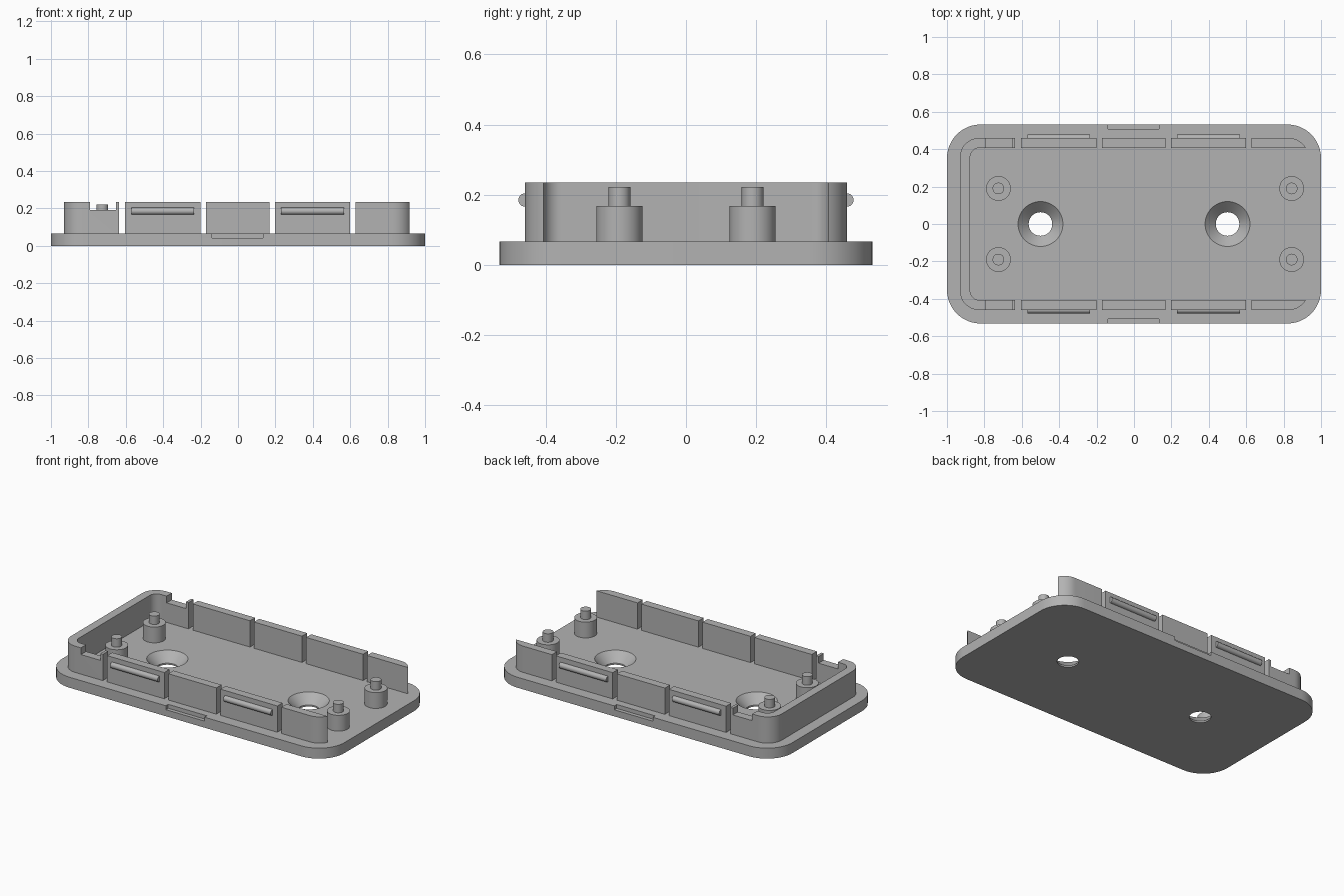
import bpy, bmesh, math
from mathutils import Matrix, Vector

if "Cube" in bpy.data.objects:
    bpy.data.objects.remove(bpy.data.objects["Cube"], do_unlink=True)

grey = bpy.data.materials.new("plastic_grey")
grey.use_nodes = True
COLOR = (0.45, 0.45, 0.45, 1)
grey.diffuse_color = COLOR
grey.node_tree.nodes["Principled BSDF"].inputs["Base Color"].default_value = COLOR

BASE_TOP, WALL_TOP = 0.067, 0.235
HALF_Y = 0.532
WALL_OUT, WALL_IN = 0.459, 0.407


def finish(name, bm):
    bmesh.ops.recalc_face_normals(bm, faces=bm.faces)
    mesh = bpy.data.meshes.new(name)
    bm.to_mesh(mesh)
    bm.free()
    mesh.materials.append(grey)
    obj = bpy.data.objects.new(name, mesh)
    bpy.context.collection.objects.link(obj)
    return obj


def rounded_slab(name, x0, x1, half_y, radius, z0, z1, steps=12):
    """Rounded rectangle extruded upwards."""
    bm = bmesh.new()
    verts = []
    centres = [(x1 - radius, half_y - radius), (x0 + radius, half_y - radius),
               (x0 + radius, radius - half_y), (x1 - radius, radius - half_y)]
    for quarter, (cx, cy) in enumerate(centres):
        for i in range(steps + 1):
            a = math.pi / 2 * (quarter + i / steps)
            verts.append(bm.verts.new((cx + radius * math.cos(a), cy + radius * math.sin(a), z0)))
    face = bm.faces.new(verts)
    ext = bmesh.ops.extrude_face_region(bm, geom=[face])["geom"]
    bmesh.ops.translate(bm, vec=(0, 0, z1 - z0),
                        verts=[g for g in ext if isinstance(g, bmesh.types.BMVert)])
    return finish(name, bm)


def add_box(bm, x0, x1, y0, y1, z0, z1):
    mat = Matrix.Translation(Vector((x0 + x1, y0 + y1, z0 + z1)) / 2)
    bmesh.ops.create_cube(bm, size=1, matrix=mat @ Matrix.Diagonal((x1 - x0, y1 - y0, z1 - z0, 1)))


def lathe(name, profile, x, y, segments=40):
    """Spin a radius/height profile round a vertical axis; ends are capped."""
    bm = bmesh.new()
    rings = []
    for r, z in profile:
        rings.append([bm.verts.new((x + r * math.cos(2 * math.pi * i / segments),
                                    y + r * math.sin(2 * math.pi * i / segments), z))
                      for i in range(segments)])
    for low, high in zip(rings, rings[1:]):
        for i in range(segments):
            j = (i + 1) % segments
            bm.faces.new((low[i], low[j], high[j], high[i]))
    bm.faces.new(rings[0][::-1])
    bm.faces.new(rings[-1])
    return finish(name, bm)


def cut(target, cutter):
    """Subtract the cutter and discard it."""
    mod = target.modifiers.new("cut", "BOOLEAN")
    mod.operation, mod.solver, mod.object = "DIFFERENCE", "EXACT", cutter
    bpy.context.view_layer.update()
    result = bpy.data.meshes.new_from_object(
        target.evaluated_get(bpy.context.evaluated_depsgraph_get()))
    target.modifiers.clear()
    target.data = result
    bpy.data.objects.remove(cutter, do_unlink=True)


parts = []

# Base plate with countersunk screw holes and pry notches
base = rounded_slab("base_plate", -1, 1, HALF_Y, 0.18, 0, BASE_TOP)
for x in (-0.5, 0.5):
    cut(base, lathe("hole_cutter", [(0.063, -0.02), (0.063, 0.01),
                                    (0.12, BASE_TOP), (0.12, 0.1)], x, 0, 48))
bm = bmesh.new()
for side in (-1, 1):
    ys = sorted((side * 0.508, side * 0.6))
    add_box(bm, -0.138, 0.135, *ys, 0.042, 0.1)
cut(base, finish("notch_cutter", bm))
parts.append(base)

# Rim wall, open at the right end
wall = rounded_slab("rim_wall", -0.93, 0.93, WALL_OUT, 0.1, BASE_TOP, WALL_TOP)
cut(wall, rounded_slab("inside_cutter", -0.876, 1.2, WALL_IN, 0.05, 0, 0.4))

# Slots between the clip segments, and the shallow cable notches
bm = bmesh.new()
for x0, x1 in ((-0.635, -0.605), (-0.2, -0.172), (0.168, 0.197), (0.6, 0.628)):
    add_box(bm, x0, x1, -0.6, 0.6, 0, 0.4)
add_box(bm, -0.79, -0.653, -0.6, 0.6, 0.192, 0.4)
cut(wall, finish("slot_cutter", bm))
parts.append(wall)

# Rounded snap ridges on the clip segments
for side, label in ((-1, "front"), (1, "back")):
    for x, end in ((-0.402, "right"), (0.398, "left")):
        bm = bmesh.new()
        turn = Matrix.Translation((x, side * WALL_OUT, 0.185)) @ Matrix.Rotation(math.pi / 2, 4, "Y")
        bmesh.ops.create_cone(bm, cap_ends=True, segments=24, radius1=0.019,
                              radius2=0.019, depth=0.335, matrix=turn)
        parts.append(finish(f"{label}_{end}_snap_ridge", bm))

# Stepped locating posts
for x, end in ((-0.725, "right"), (0.843, "left")):
    for y, label in ((-0.19, "front"), (0.19, "back")):
        profile = [(0.066, BASE_TOP - 0.01), (0.066, 0.168), (0.031, 0.168), (0.031, 0.222)]
        parts.append(lathe(f"{label}_{end}_post", profile, x, y))

# Smooth the curved faces, keep the edges sharp
bpy.ops.object.select_all(action="DESELECT")
for obj in parts:
    obj.select_set(True)
bpy.context.view_layer.objects.active = base
bpy.ops.object.shade_smooth_by_angle(angle=math.radians(30))
